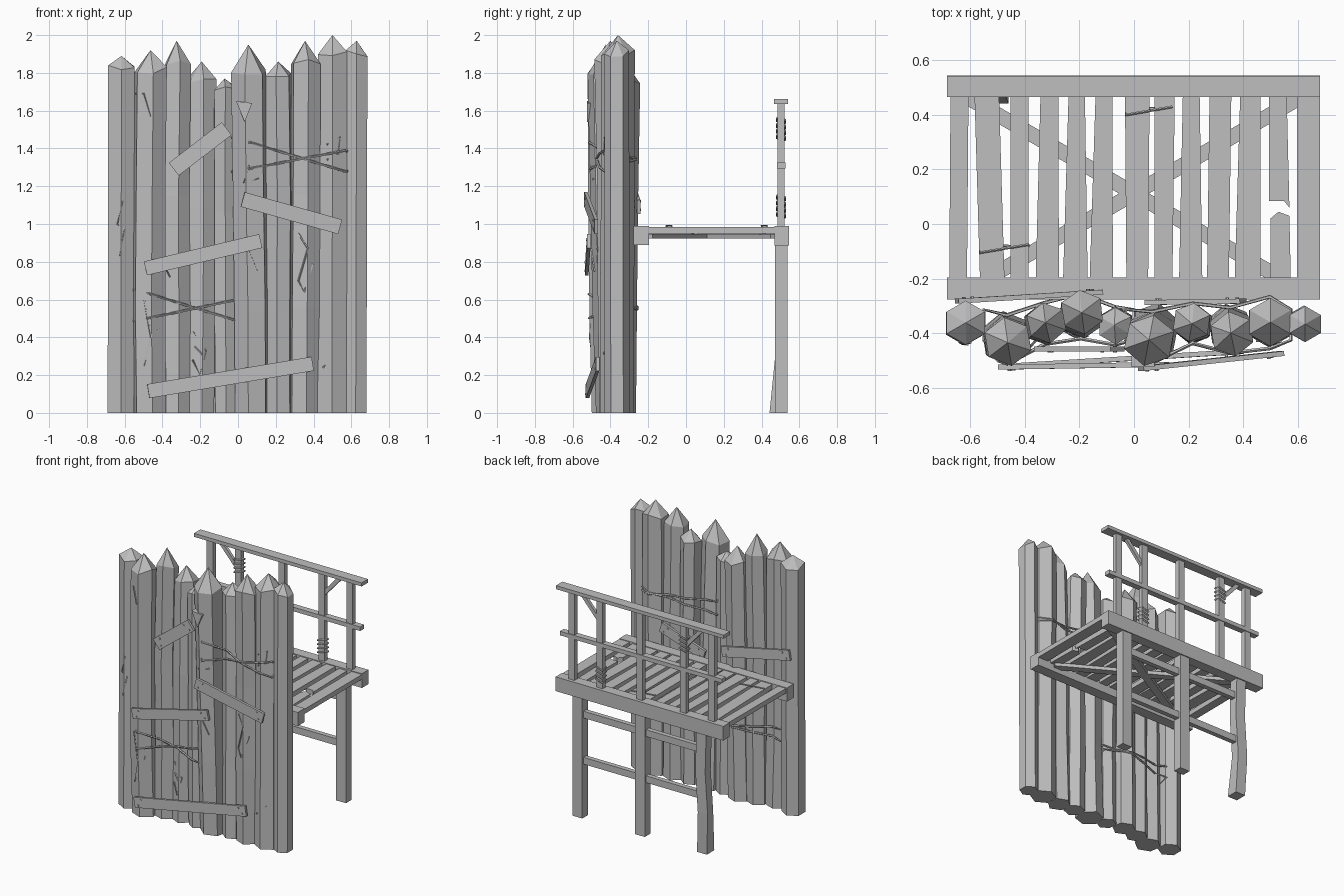
import bpy, bmesh, math, random
from mathutils import Vector, Matrix
from mathutils.bvhtree import BVHTree

random.seed(4)
cube = bpy.data.objects.get("Cube")
if cube:
    bpy.data.objects.remove(cube, do_unlink=True)

wood = bpy.data.materials.new("weathered_grey")
wood.use_nodes = True
GREY = (0.52, 0.52, 0.52, 1)
wood.diffuse_color = GREY
wood.node_tree.nodes["Principled BSDF"].inputs["Base Color"].default_value = GREY


def finish(name, bm):
    bmesh.ops.recalc_face_normals(bm, faces=bm.faces)
    mesh = bpy.data.meshes.new(name)
    bm.to_mesh(mesh)
    bm.free()
    mesh.materials.append(wood)
    obj = bpy.data.objects.new(name, mesh)
    bpy.context.collection.objects.link(obj)
    return obj


def loft(name, rings, tip=None, closed=False):
    """Skin a list of point rings, with flat caps or a pointed end."""
    bm = bmesh.new()
    vs = [[bm.verts.new(p) for p in ring] for ring in rings]
    n = len(vs[0])
    pairs = list(zip(vs, vs[1:])) + ([(vs[-1], vs[0])] if closed else [])
    for a, b in pairs:
        for i in range(n):
            j = (i + 1) % n
            bm.faces.new((a[i], a[j], b[j], b[i]))
    if not closed:
        bm.faces.new(vs[0])
        if tip:
            t = bm.verts.new(tip)
            for i in range(n):
                bm.faces.new((vs[-1][i], vs[-1][(i + 1) % n], t))
        else:
            bm.faces.new(vs[-1])
    return finish(name, bm)


def bar(name, p, q, width, thick, normal=(0, 1, 0)):
    """Box from p to q; thick is measured along the normal."""
    p, q = Vector(p), Vector(q)
    axis = (q - p).normalized()
    side = axis.cross(Vector(normal)).normalized()
    up = side.cross(axis)
    frame = Matrix((axis, side, up)).transposed().to_4x4()
    frame.translation = (p + q) / 2
    size = Matrix.Diagonal(((q - p).length, width, thick, 1))
    bm = bmesh.new()
    bmesh.ops.create_cube(bm, size=1, matrix=frame @ size)
    return finish(name, bm)


def prism(name, outline, z0, z1):
    return loft(name, [[(x, y, z) for x, y in outline] for z in (z0, z1)])


def tube(name, points, radius, closed=False, sides=5):
    pts = [Vector(p) for p in points]
    n, rings = len(pts), []
    for i, p in enumerate(pts):
        a = pts[i - 1] if closed or i else p
        b = pts[(i + 1) % n] if closed or i < n - 1 else p
        t = (b - a).normalized()
        u = t.cross(Vector((0.1, 0.3, 1))).normalized()
        v = t.cross(u)
        angles = [math.tau * k / sides for k in range(sides)]
        rings.append([p + radius * (math.cos(s) * u + math.sin(s) * v) for s in angles])
    return loft(name, rings, closed=closed)


# Palisade of pointed hexagonal logs: base x, y, top x, y, radius, shoulder z, tip z
LOGS = [
    (-.62, -.365, -.617, -.362, .081, 1.83, 1.89),
    (-.47, -.41, -.463, -.435, .092, 1.82, 1.92),
    (-.33, -.37, -.325, -.362, .078, 1.85, 1.97),
    (-.20, -.35, -.192, -.325, .083, 1.76, 1.86),
    (-.066, -.37, -.072, -.37, .067, 1.72, 1.77),
    (.077, -.385, .055, -.425, .096, 1.81, 1.95),
    (.217, -.37, .213, -.365, .073, 1.80, 1.86),
    (.35, -.375, .355, -.40, .083, 1.86, 1.97),
    (.498, -.365, .50, -.36, .089, 1.91, 2.0),
    (.623, -.365, .628, -.367, .066, 1.91, 1.97),
]
trees = []
for i, (bx, by, tx, ty, r, zs, zt) in enumerate(LOGS):
    rings = []
    straight = i in (0, 8, 9)
    turn = 0 if straight else random.uniform(-.2, .2)
    for f in (0, .3, .62, 1):
        wob = 0 if straight else .005
        cx = bx + (tx - bx) * f + random.uniform(-wob, wob)
        cy = by + (ty - by) * f + random.uniform(-wob, wob)
        ring = []
        for k in range(6):
            a = math.pi / 6 + turn + k * math.pi / 3
            rr = r * random.uniform(1 - 8 * wob, 1 + 4 * wob)
            dz = random.uniform(-.025, .015) if f == 1 else 0
            ring.append((cx + rr * math.cos(a), cy + rr * math.sin(a), zs * f + dz))
        rings.append(ring)
    log = loft(f"palisade_log_{i + 1}", rings, tip=(tx, ty, zt))
    trees.append(BVHTree.FromPolygons([v.co for v in log.data.vertices],
                                      [p.vertices[:] for p in log.data.polygons]))


def surface(x, z, side=-1):
    """Palisade surface y at x, z; side -1 is the front, 1 the back."""
    hits = [t.ray_cast(Vector((x, side * 2, z)), Vector((0, -side, 0)))[0] for t in trees]
    ys = [h.y for h in hits if h]
    return (min(ys) if side < 0 else max(ys)) if ys else -.37


# Repair planks with nail heads
PLANKS = [
    ((-.34, -.458, 1.29), (-.06, -.458, 1.505), .085, -1),
    ((.025, -.53, 1.13), (.54, -.475, .985), .08, -1),
    ((-.49, -.525, .765), (.12, -.515, .91), .075, -1),
    ((-.475, -.522, .115), (.395, -.468, .26), .075, -1),
    ((-.65, -.283, 1.19), (-.12, -.25, 1.09), .075, 1),
    ((.05, -.288, 1.0), (.40, -.283, 1.12), .075, 1),
]
for i, (p, q, w, side) in enumerate(PLANKS):
    bar(f"repair_plank_{i + 1}", p, q, w, .018)
    p, q = Vector(p), Vector(q)
    d = (q - p).normalized()
    across = d.cross(Vector((0, 1, 0))).normalized()
    for end, s in ((p, 1), (q, -1)):
        for k in (-1, 1):
            c = end + d * s * (.03 + .012 * (k + 1)) + across * k * w * .27
            out = Vector((0, side, 0))
            tube("plank_nail", (c + out * .006, c + out * .014), .007, sides=6)

# Crossed ropes lashed round the logs
ROPES = [(-.03, 1.46, .575, 1.275), (-.03, 1.275, .575, 1.39),
         (-.55, .655, 0, .485), (-.55, .485, 0, .60)]
for i, (x0, z0, x1, z1) in enumerate(ROPES):
    path = []
    for side in (-1, 1):
        xs = [x0] + [(l[0] + l[2]) / 2 for l in LOGS if x0 + .03 < l[0] < x1 - .03] + [x1]
        run = []
        for x in xs:
            f = (x - x0) / (x1 - x0)
            z = z0 + (z1 - z0) * (f if side < 0 else .3 + .4 * f)
            y = surface(x, z, side)
            if x in (x0, x1):
                y = -.37 + side * .05
            run.append((x, y + side * .006, z))
        path += run if side < 0 else run[::-1]
    tube(f"lashing_rope_{i + 1}", path, .007, closed=True)

# Cracks and splinters following the log faces
CRACKS = [
    [(-.61, 1.12), (-.64, 1.0), (-.60, .97), (-.63, .83)],
    [(-.54, 1.69), (-.50, 1.69), (-.465, 1.57)],
    [(-.50, .62), (-.46, .40), (-.50, .25), (-.42, .45)],
    [(-.24, .43), (-.17, .33), (-.20, .20), (-.24, .28)],
    [(.32, .95), (.37, .87), (.32, .70), (.35, .64), (.40, .80)],
    [(.47, 1.42), (.54, 1.46), (.53, 1.37), (.47, 1.34)],
    [(.06, 1.31), (.03, 1.22), (.11, 1.24)],
    [(.45, .24), (.535, .32)],
    [(.05, .87), (.10, .75)],
    [(-.40, .80), (-.36, .72)],
    [(-.23, .35), (-.19, .31)],
]
for i, line in enumerate(CRACKS):
    tube(f"bark_crack_{i + 1}", [(x, surface(x, z) - .002, z) for x, z in line], .005, sides=4)
chip_y = surface(.035, 1.6)
loft("wood_chip", [[(x, y, z) for x, z in ((-.01, 1.65), (.075, 1.64), (.035, 1.54))]
                   for y in (chip_y - .012, chip_y + .03)])

# Platform beams
bar("front_beam", (-.685, -.237, .94), (.682, -.237, .94), .1, .08)
bar("back_beam", (-.685, .507, .938), (.682, .507, .938), .105, .076)
for s in (-1, 1):
    bar("deck_cross_brace", (s * .62, .47, .935), (-s * .54, -.2, .935), .055, .025, (0, 0, 1))

# Deck slats: front x, back x, front width, back width
SLATS = [(-.645, -.64, .065, .066), (-.52, -.54, .09, .09), (-.42, -.42, .066, .066),
         (-.318, -.31, .085, .066), (-.215, -.21, .09, .06), (-.12, -.11, .085, .062),
         (.012, .012, .08, .09), (.108, .112, .066, .075), (.208, .21, .085, .062),
         (.308, .317, .08, .08), (.417, .427, .095, .075), (.64, .64, .085, .085)]
for i, (xf, xb, wf, wb) in enumerate(SLATS):
    prism(f"deck_slat_{i + 1}", [(xf - wf / 2, -.2), (xf + wf / 2, -.2),
                                 (xb + wb / 2, .472), (xb - wb / 2, .472)], .95, .985)
prism("broken_slat_front", [(.50, -.2), (.575, -.2), (.57, .03), (.53, .045), (.50, .02)], .945, .98)
prism("broken_slat_back", [(.495, .472), (.56, .472), (.57, .06), (.55, .085), (.495, .085)], .945, .98)
for x0, x1, y in ((-.565, -.385, -.085), (-.03, .14, .42)):
    tube("slat_rope", [(x0, y - .02, .99), (x1, y + .01, .99), (x1, y, .945), (x0, y + .01, .945)],
         .005, closed=True)

# Legs, the right one bent inward at its foot
for name, x, bend in (("left_leg", .51, 0), ("middle_leg", 0, 0), ("right_leg", -.50, .03)):
    rings = []
    for z, f, dx in ((0, 1, 0), (.3, 0, -.012), (.6, 0, .008), (.9, 0, 0)):
        y0, y1 = .472 - bend * f, .537 - bend * f * .3
        cx = x + (dx if bend else 0)
        rings.append([(cx - .04, y0, z), (cx + .04, y0, z), (cx + .04, y1, z), (cx - .04, y1, z)])
    loft(name, rings)
for z in (.76, .42):
    bar("leg_rail", (-.5, .505, z), (.51, .505, z), .05, .035)

# Railing
bar("handrail", (-.685, .503, 1.648), (.682, .503, 1.648), .026, .075)
bar("middle_rail", (-.66, .503, 1.31), (.66, .503, 1.31), .03, .045)
for i, x in enumerate((-.57, -.34, .015, .34, .57)):
    bar(f"railing_post_{i + 1}", (x, .503, .98), (x, .503, 1.64), .05, .035)
for s, zc in ((-1, 1.5), (1, 1.09)):
    bar("railing_brace", (s * .34, .503, 1.47), (s * .49, .503, 1.638), .028, .022)
    for k in range(4):
        z = zc + (k - 1.5) * .03
        corners = [(-.028, -.021, 0), (.028, -.021, .014), (.028, .021, .006), (-.028, .021, -.01)]
        tube("post_rope_wrap", [(s * .34 + a, .503 + b, z + c) for a, b, c in corners],
             .007, closed=True)
